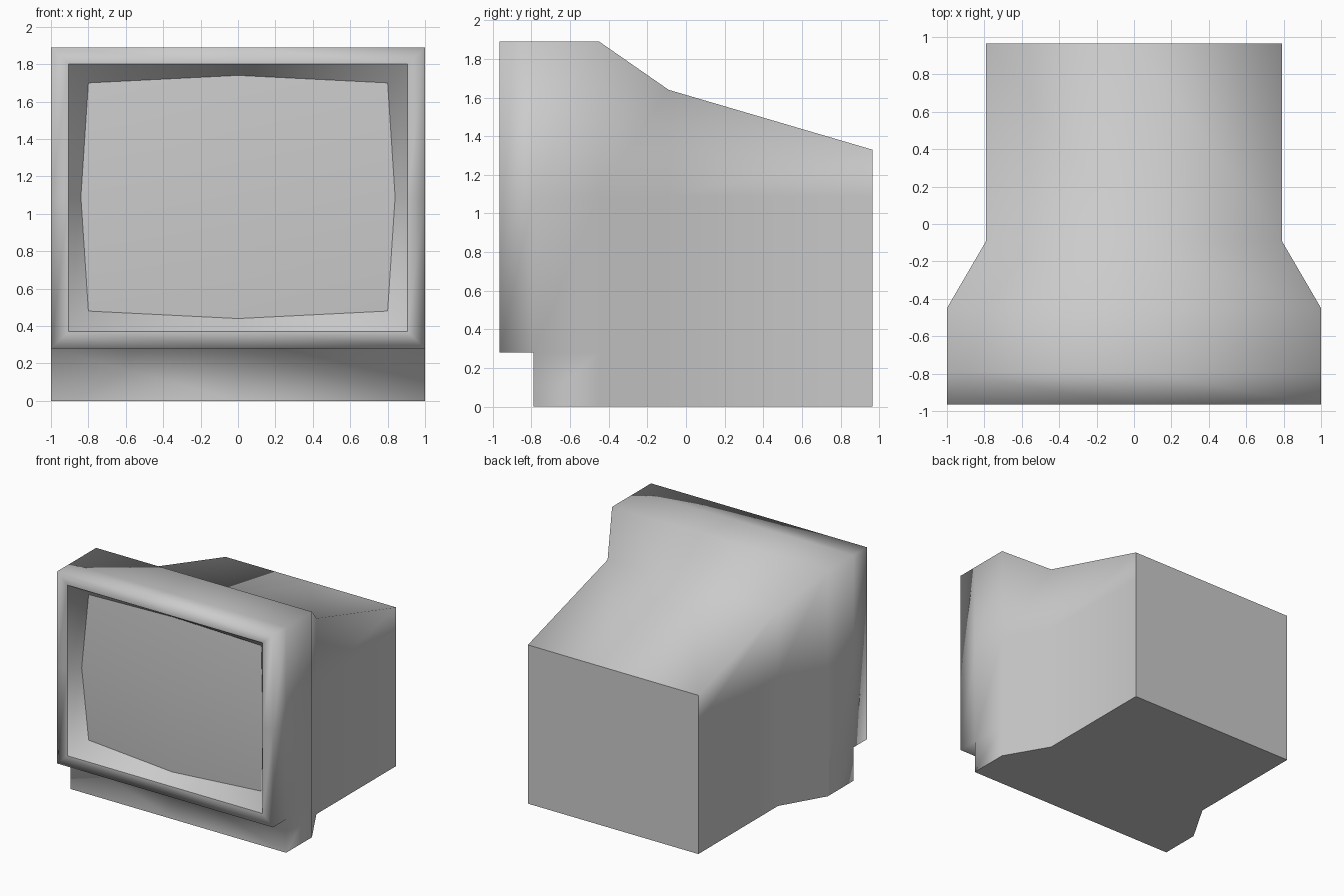
import bpy, bmesh

if "Cube" in bpy.data.objects:
    bpy.data.objects.remove(bpy.data.objects["Cube"])

MID = 1.09  # height of the screen centre


def ring(y, w, bottom, top, low=None, bow=0.0, bulge=0.0):
    """Ten-point rectangular section, counter-clockwise seen from the front.
    bow pushes side middles outward, bulge pushes them forward."""
    low = bottom if low is None else low
    ym = y - bulge
    return [(0, ym, bottom - bow), (w, y, bottom), (w, y, low),
            (w + bow, ym, MID), (w, y, top), (0, ym, top + bow),
            (-w, y, top), (-w - bow, ym, MID), (-w, y, low), (-w, y, bottom)]


def finish(bm, name, recalc=True):
    bmesh.ops.remove_doubles(bm, verts=bm.verts, dist=0.0005)
    if recalc:
        bmesh.ops.recalc_face_normals(bm, faces=bm.faces)
    for f in bm.faces:
        f.smooth = True
    for e in bm.edges:
        ys = [v.co.y for v in e.verts]
        zs = [v.co.z for v in e.verts]
        xs = [abs(v.co.x) for v in e.verts]
        back = min(ys) > 0.96
        opening = max(ys) < -0.96 and max(xs) < 0.95 and min(zs) > 0.3 and max(zs) < 1.85
        if back or opening or max(zs) < 0.001:
            e.smooth = False
    mesh = bpy.data.meshes.new(name)
    bm.to_mesh(mesh)
    bm.free()
    obj = bpy.data.objects.new(name, mesh)
    bpy.context.collection.objects.link(obj)
    return obj


screen_ring = ring(-0.835, 0.80, 0.48, 1.70, bow=0.04, bulge=0.035)

# Cabinet: recess, bezel, undercut, body, tapered shoulder and rear housing
sections = [
    screen_ring,
    ring(-0.965, 0.905, 0.37, 1.80),
    ring(-0.965, 1.0, 0.28, 1.89),
    ring(-0.79, 1.0, 0.28, 1.89),
    ring(-0.79, 1.0, 0.0, 1.89, low=0.28),
    ring(-0.45, 1.0, 0.0, 1.89, low=0.28),
    ring(-0.09, 0.79, 0.0, 1.64, low=0.28),
    ring(0.965, 0.79, 0.0, 1.33, low=0.28),
]
bm = bmesh.new()
loops = [[bm.verts.new(p) for p in s] for s in sections]
for a, b in zip(loops, loops[1:]):
    for i in range(10):
        j = (i + 1) % 10
        bm.faces.new((a[i], b[i], b[j], a[j]))
bm.faces.new(loops[-1])
finish(bm, "cabinet")

# Screen: gently domed glass
bm = bmesh.new()
rim = [bm.verts.new(p) for p in screen_ring]
centre = bm.verts.new((0, -0.91, MID))
for i in range(10):
    bm.faces.new((centre, rim[i], rim[(i + 1) % 10]))
finish(bm, "screen", recalc=False)
